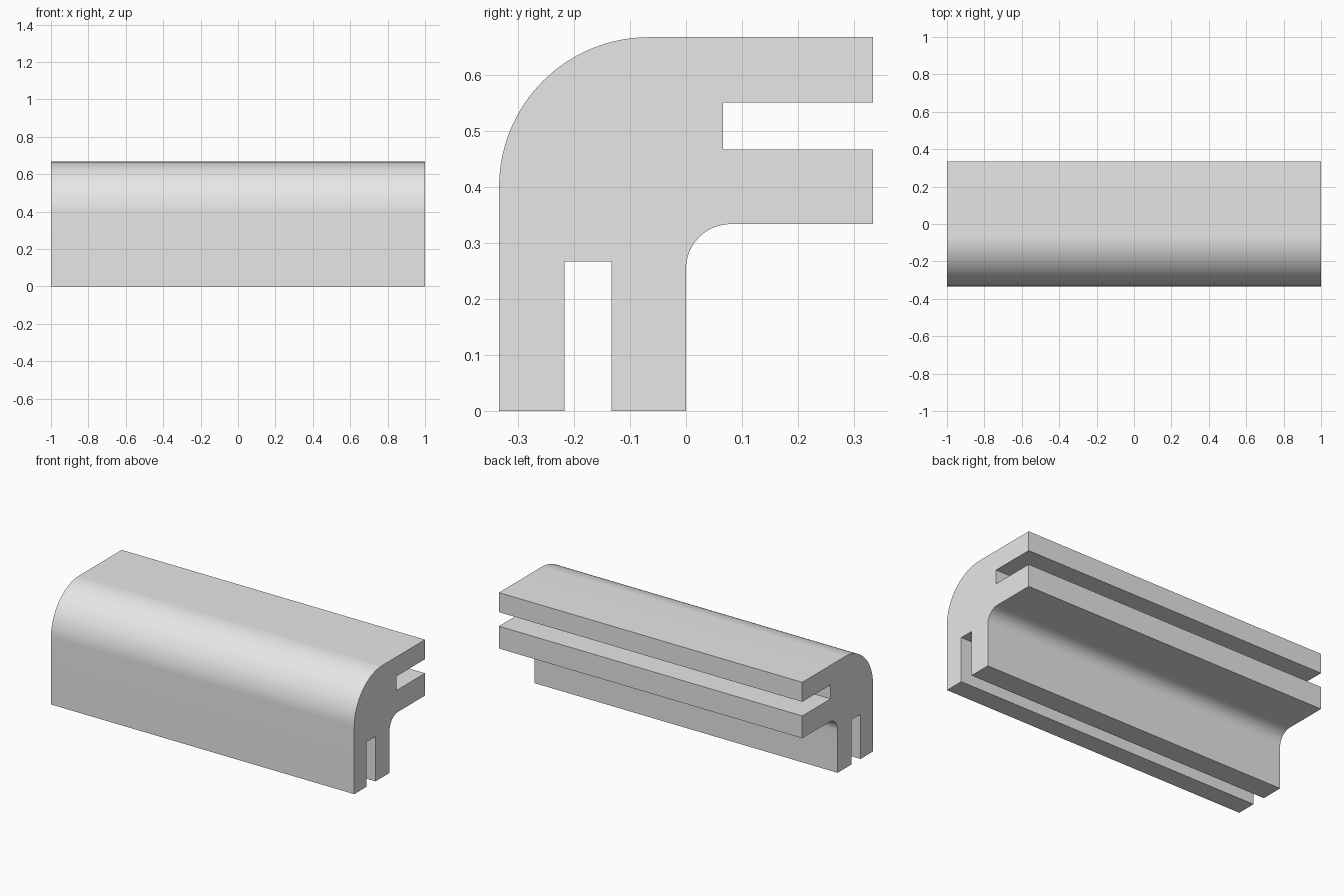
import bpy
import bmesh
from math import cos, sin, radians

cube = bpy.data.objects.get("Cube")
if cube:
    bpy.data.objects.remove(cube, do_unlink=True)

HALF_LENGTH = 1.0
HALF = 0.3333           # half the section's width
TOP = 2 * HALF
SEGMENTS = 32


def arc(cy, cz, radius, start, end):
    """Points of a circular arc in the section plane (angles in degrees)."""
    angles = [radians(start + (end - start) * i / SEGMENTS) for i in range(SEGMENTS + 1)]
    return [(cy + radius * cos(a), cz + radius * sin(a)) for a in angles]


# Half of the section's outline: front leg, with its slot open at the bottom
front_leg = [(-HALF, 0), (-0.217, 0), (-0.217, 0.267), (-0.133, 0.267), (-0.133, 0), (0, 0)]
# The rear arm is the leg mirrored across the section's diagonal
rear_arm = [(HALF - z, HALF - y) for y, z in reversed(front_leg)]

R_OUT, R_IN = 0.267, 0.08
outline = (
    front_leg
    + arc(R_IN, HALF - R_IN, R_IN, 180, 90)                  # inner fillet
    + rear_arm
    + arc(R_OUT - HALF, TOP - R_OUT, R_OUT, 90, 180)         # rounded outer corner
)

# Extrude the section along x
bm = bmesh.new()
section = bm.faces.new([bm.verts.new((-HALF_LENGTH, y, z)) for y, z in outline])
extruded = bmesh.ops.extrude_face_region(bm, geom=[section], use_keep_orig=True)
moved = [v for v in extruded["geom"] if isinstance(v, bmesh.types.BMVert)]
bmesh.ops.translate(bm, verts=moved, vec=(2 * HALF_LENGTH, 0, 0))
bmesh.ops.recalc_face_normals(bm, faces=bm.faces)

mesh = bpy.data.meshes.new("corner_profile")
bm.to_mesh(mesh)
bm.free()
profile = bpy.data.objects.new("corner_profile", mesh)
bpy.context.collection.objects.link(profile)

# Plain grey material
grey = bpy.data.materials.new("light_grey")
grey.use_nodes = True
colour = (0.8, 0.8, 0.8, 1)
grey.diffuse_color = colour
grey.node_tree.nodes["Principled BSDF"].inputs["Base Color"].default_value = colour
mesh.materials.append(grey)

# Smooth curves, sharp corners
bpy.ops.object.select_all(action="DESELECT")
profile.select_set(True)
bpy.context.view_layer.objects.active = profile
bpy.ops.object.shade_smooth_by_angle(angle=radians(30))
